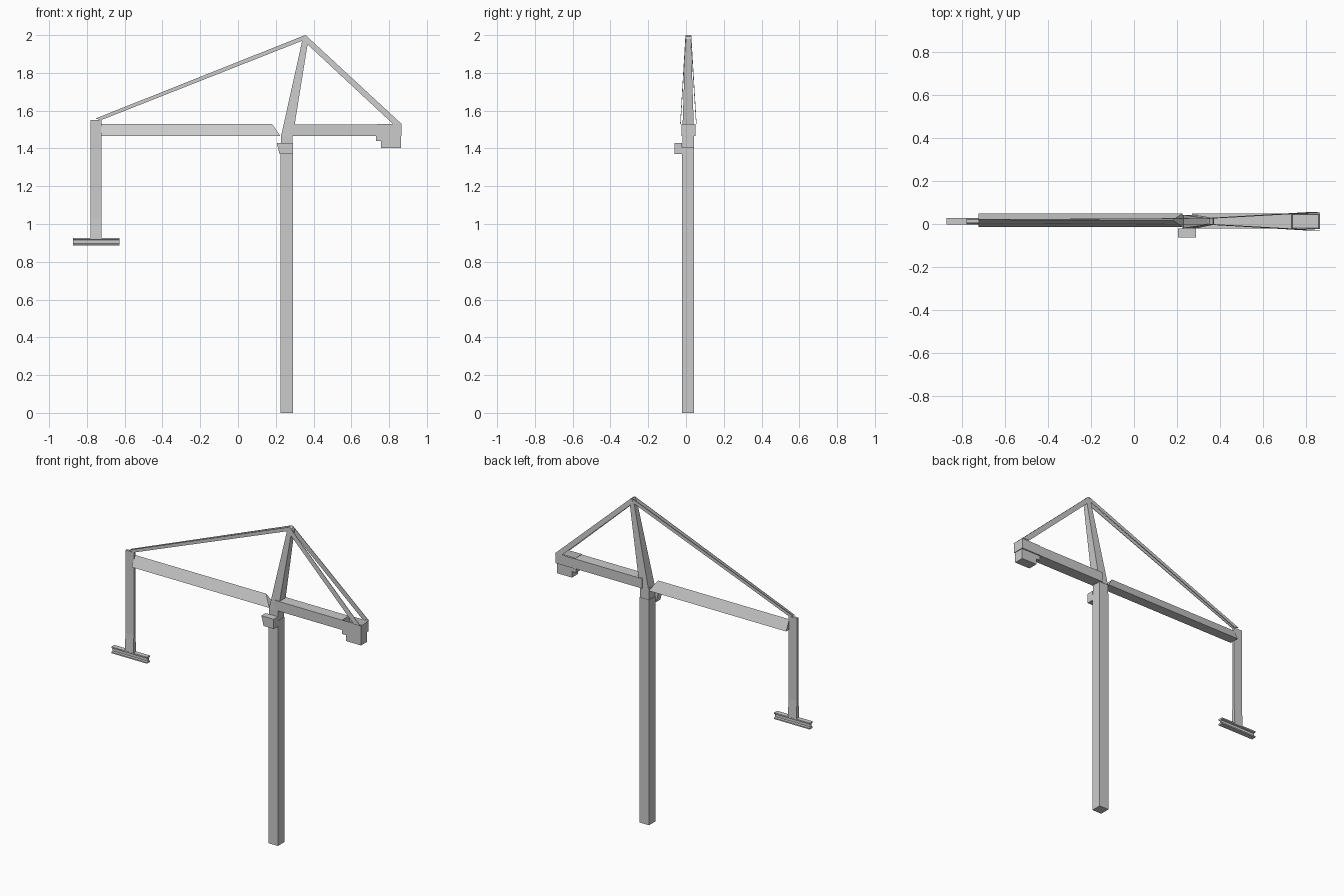
import bpy, bmesh
from mathutils import Vector

if "Cube" in bpy.data.objects:
    bpy.data.objects.remove(bpy.data.objects["Cube"])

YC = 0.0125  # centre line of the crane in y


def make(name, verts, faces):
    me = bpy.data.meshes.new(name)
    me.from_pydata(verts, [], faces)
    bm = bmesh.new()
    bm.from_mesh(me)
    bmesh.ops.recalc_face_normals(bm, faces=bm.faces)
    bm.to_mesh(me)
    bm.free()
    ob = bpy.data.objects.new(name, me)
    bpy.context.collection.objects.link(ob)
    return ob


def loft(name, a, b):
    """Solid between two matching outlines of 3D points."""
    n = len(a)
    faces = [tuple(range(n)), tuple(range(n, 2 * n))]
    faces += [(i, (i + 1) % n, n + (i + 1) % n, n + i) for i in range(n)]
    return make(name, list(a) + list(b), faces)


def rect(x0, x1, y0, y1, z):
    return [(x0, y0, z), (x1, y0, z), (x1, y1, z), (x0, y1, z)]


def box(name, x0, x1, y0, y1, z0, z1):
    return loft(name, rect(x0, x1, y0, y1, z0), rect(x0, x1, y0, y1, z1))


def side_plate(name, pts, y0, y1):
    """Extrude an xz outline along y."""
    return loft(name, [(x, y0, z) for x, z in pts], [(x, y1, z) for x, z in pts])


def tie(name, pts, t=0.003):
    """Thin flat strap through four 3D corners."""
    h = Vector((0, t / 2, 0))
    return loft(name, [Vector(p) - h for p in pts], [Vector(p) + h for p in pts])


# mast and slewing turret
box("mast", 0.225, 0.29, -0.02, 0.043, 0, 1.405)
box("turret", 0.228, 0.288, -0.018, 0.041, 1.405, 1.475)

# operator cab with sloping window side
side_plate("cab", [(0.205, 1.43), (0.29, 1.43), (0.29, 1.37), (0.22, 1.37)], -0.062, -0.02)

# leaning tower head
loft("tower_head", rect(0.228, 0.29, -0.02, 0.043, 1.465), rect(0.342, 0.373, -0.003, 0.026, 1.98))
side_plate("head_cap", [(0.342, 1.98), (0.373, 1.98), (0.368, 1.992), (0.352, 2.0)], -0.003, 0.026)

# triangular main jib, sloping at the mast end
loft("main_jib",
     [(-0.725, -0.013, 1.465), (-0.725, 0.048, 1.465), (-0.725, 0.018, 1.53)],
     [(0.225, -0.013, 1.465), (0.225, 0.048, 1.465), (0.18, 0.018, 1.53)])

# counter jib
box("counter_jib", 0.27, 0.735, -0.022, 0.048, 1.467, 1.528)

# open tray at the counter jib end
tray = box("counter_tray", 0.735, 0.866, -0.024, 0.05, 1.467, 1.53)
bm = bmesh.new()
bm.from_mesh(tray.data)
bm.normal_update()
top = [f for f in bm.faces if f.normal.z > 0.9]
bmesh.ops.inset_region(bm, faces=top, thickness=0.007)
bmesh.ops.translate(bm, verts=top[0].verts[:], vec=(0, 0, -0.035))
bm.to_mesh(tray.data)
bm.free()

# counterweight with stepped front
side_plate("counterweight",
           [(0.73, 1.467), (0.73, 1.44), (0.757, 1.44), (0.757, 1.403), (0.862, 1.403), (0.862, 1.467)],
           -0.018, 0.043)

# straps from the head to both jibs, one each side
for s, side in ((-1, "front"), (1, "back")):
    ya, yb, yj = YC + s * 0.014, YC + s * 0.042, YC + s * 0.008
    tie(f"rear_tie_{side}", [(0.36, ya, 1.998), (0.342, ya, 1.975), (0.82, yb, 1.53), (0.866, yb, 1.53)])
    tie(f"jib_tie_{side}", [(0.35, ya, 1.998), (0.345, ya, 1.972), (-0.725, yj, 1.55), (-0.755, yj, 1.558)])

# hoist ropes, drawn as one flat band, with a flared hook block
box("hoist_band", -0.78, -0.722, YC - 0.008, YC + 0.008, 1.03, 1.55)
loft("hook_block", rect(-0.78, -0.722, YC - 0.014, YC + 0.014, 0.922),
     rect(-0.78, -0.722, YC - 0.008, YC + 0.008, 1.035))

# hanging load: I-beam
prof = [(-0.015, 0.885), (0.015, 0.885), (0.015, 0.893), (0.004, 0.896), (0.004, 0.914), (0.015, 0.917),
        (0.015, 0.925), (-0.015, 0.925), (-0.015, 0.917), (-0.004, 0.914), (-0.004, 0.896), (-0.015, 0.893)]
loft("load_beam", [(-0.873, YC + y, z) for y, z in prof], [(-0.627, YC + y, z) for y, z in prof])
